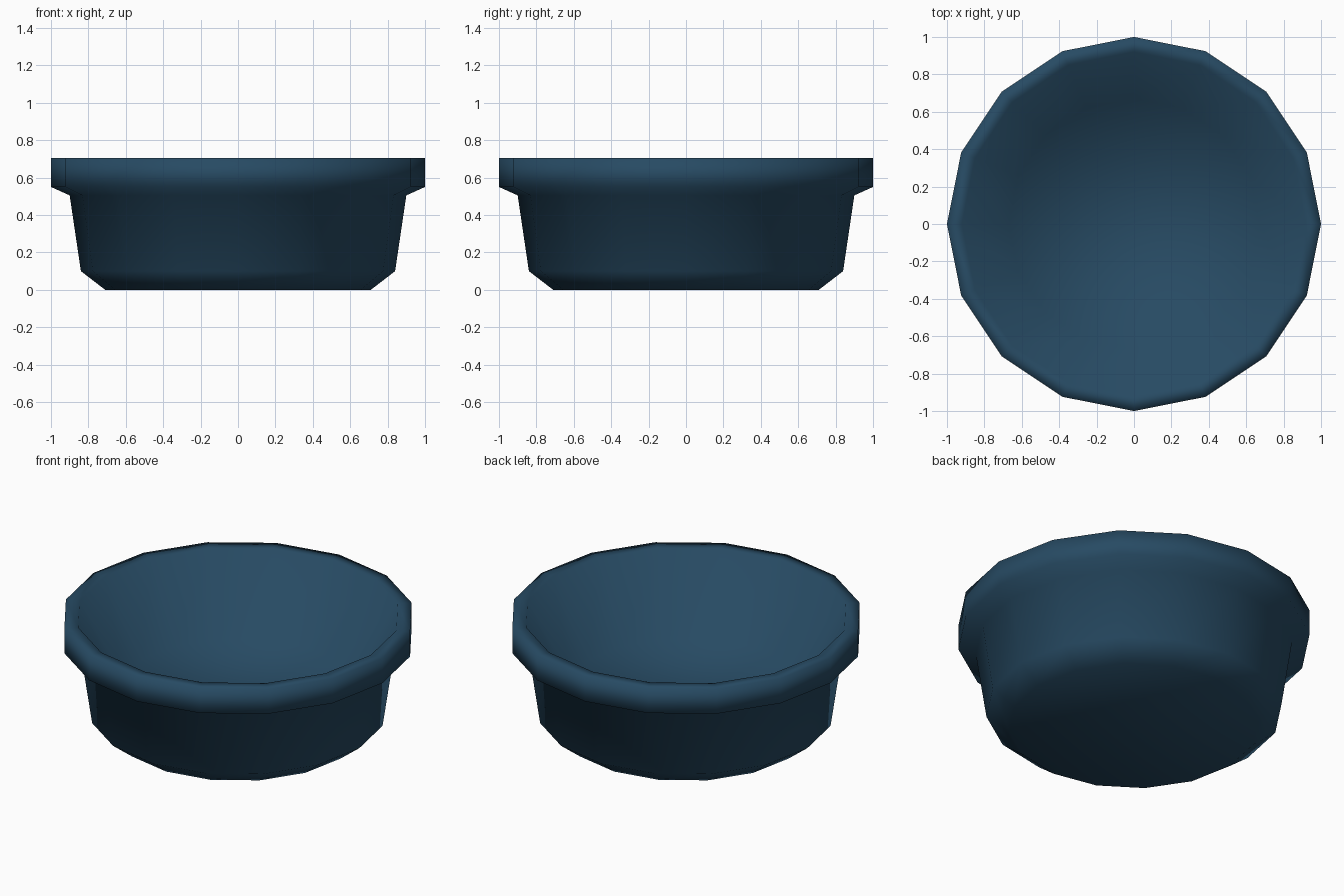
import bpy, bmesh, math

if "Cube" in bpy.data.objects:
    bpy.data.objects.remove(bpy.data.objects["Cube"])

SIDES = 16

# Closed bowl profile (radius, height): underside, outer wall, lip, inner wall, floor
PROFILE = [(0.71, 0.0), (0.84, 0.10), (0.90, 0.505), (1.0, 0.55),
           (1.0, 0.705), (0.92, 0.705), (0.67, 0.25)]

blue = bpy.data.materials.new("dark blue")
blue.diffuse_color = (0.020, 0.069, 0.125, 1)
blue.use_nodes = True
blue.node_tree.nodes["Principled BSDF"].inputs["Base Color"].default_value = blue.diffuse_color

bm = bmesh.new()
rings = []
for r, z in PROFILE:
    rings.append([bm.verts.new((r * math.cos(2 * math.pi * i / SIDES),
                                r * math.sin(2 * math.pi * i / SIDES), z))
                  for i in range(SIDES)])

# Walls between neighbouring rings
for low, high in zip(rings, rings[1:]):
    for i in range(SIDES):
        j = (i + 1) % SIDES
        bm.faces.new((low[i], low[j], high[j], high[i]))

# Underside and inner floor
bm.faces.new(rings[0][::-1])
bm.faces.new(rings[-1])
for face in bm.faces:
    face.smooth = True

mesh = bpy.data.meshes.new("bowl")
bm.to_mesh(mesh)
bm.free()
mesh.materials.append(blue)
bowl = bpy.data.objects.new("bowl", mesh)
bpy.context.collection.objects.link(bowl)
